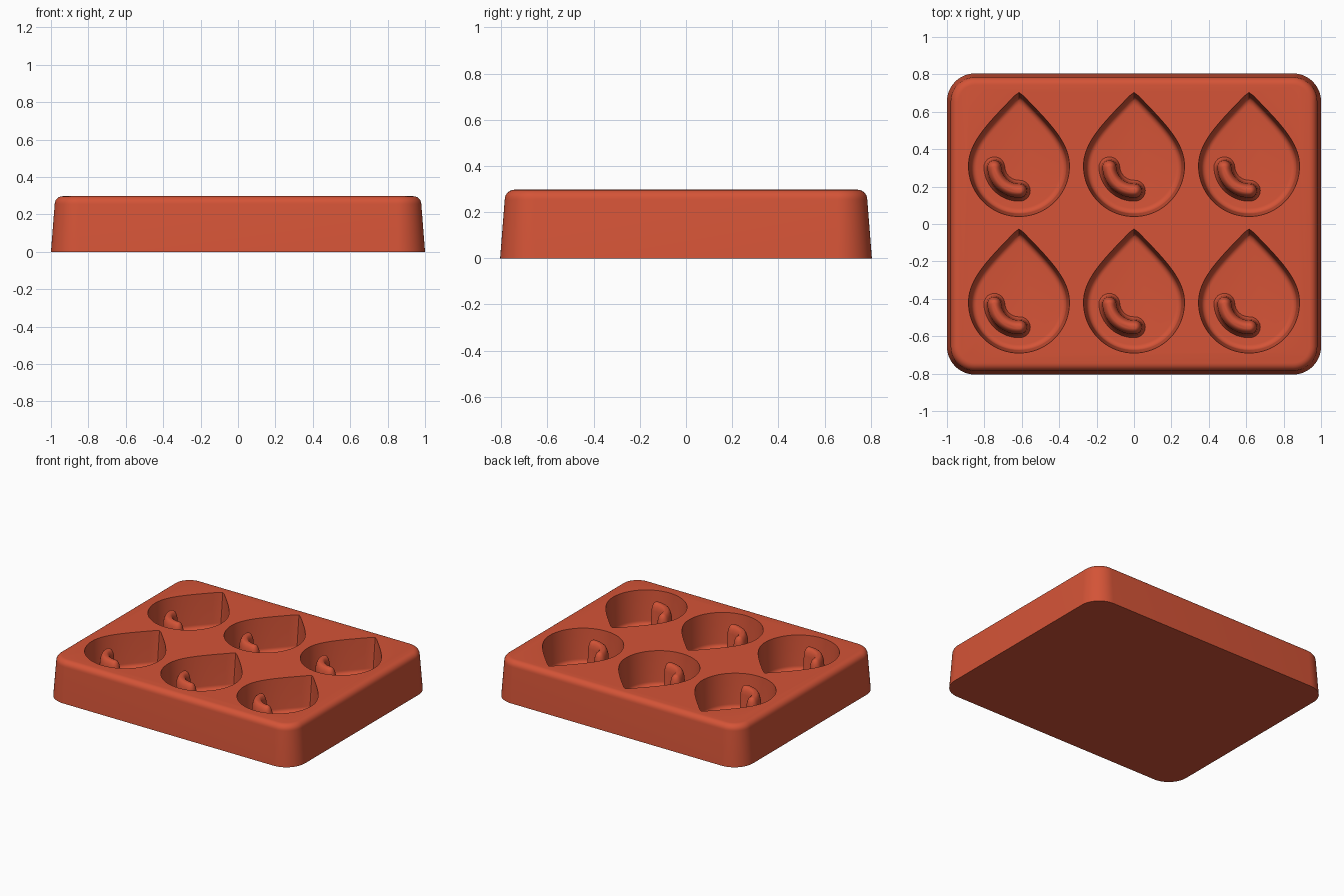
import bpy
import bmesh
from math import sin, cos, pi, radians

cube = bpy.data.objects.get("Cube")
if cube:
    bpy.data.objects.remove(cube, do_unlink=True)

HEIGHT, FLOOR = 0.297, 0.05
CENTRES = [(x, y) for y in (0.31, -0.42) for x in (-0.615, 0, 0.615)]

# Single silicone colour
red = bpy.data.materials.new("terracotta_red")
red.use_nodes = True
colour = (0.66, 0.088, 0.038, 1)
red.diffuse_color = colour
red.node_tree.nodes["Principled BSDF"].inputs["Base Color"].default_value = colour


def arc(cx, cy, r, start, end, steps):
    angles = [radians(start + (end - start) * i / steps) for i in range(steps + 1)]
    return [(cx + r * cos(a), cy + r * sin(a)) for a in angles]


def rounded_rect(inset):
    """Outline of the block, counter-clockwise."""
    r = 0.15 - inset
    pts = []
    for i, (sx, sy) in enumerate([(1, 1), (-1, 1), (-1, -1), (1, -1)]):
        pts += arc(sx * 0.85, sy * 0.655, r, i * 90, i * 90 + 90, 14)
    return pts


def drop(inset):
    """Teardrop: half circle below, curved shoulders meeting at a blunt tip."""
    r = 0.27
    right = []
    for i in range(1, 20):
        t = i / 20
        u = 1 - t
        x = u**3 * r + 3 * u * u * t * r + 3 * u * t * t * 0.16
        y = 3 * u * u * t * 0.13 + 3 * u * t * t * 0.235 + t**3 * 0.4
        right.append((x, y))
    pts = arc(0, 0, r, 180, 360, 36) + right + [(0, 0.393)]
    pts += [(-x, y) for x, y in reversed(right)]
    k = (r - inset) / r
    return [(x * k, y * k) for x, y in pts]


def curved_slot(w):
    """Quarter-ring outline with round ends, w is the half width."""
    r, a0, a1 = 0.132, 183, 272
    pts = arc(0, 0, r + w, a0, a1, 18)
    pts += arc(r * cos(radians(a1)), r * sin(radians(a1)), w, a1, a1 + 180, 10)[1:-1]
    pts += arc(0, 0, r - w, a1, a0, 18)
    pts += arc(r * cos(radians(a0)), r * sin(radians(a0)), w, a0 + 180, a0 + 360, 10)[1:-1]
    return pts


def loft(name, outline, levels, centres=((0, 0),)):
    """Stack outlines at (height, offset) levels into closed solids."""
    bm = bmesh.new()
    for cx, cy in centres:
        rings = [[bm.verts.new((x + cx, y + cy, z)) for x, y in outline(d)]
                 for z, d in levels]
        n = len(rings[0])
        for low, high in zip(rings, rings[1:]):
            for i in range(n):
                j = (i + 1) % n
                bm.faces.new((low[i], low[j], high[j], high[i]))
        bm.faces.new(rings[0][::-1])
        bm.faces.new(rings[-1])
    bmesh.ops.recalc_face_normals(bm, faces=bm.faces)
    mesh = bpy.data.meshes.new(name)
    bm.to_mesh(mesh)
    bm.free()
    mesh.materials.append(red)
    obj = bpy.data.objects.new(name, mesh)
    bpy.context.collection.objects.link(obj)
    return obj


def activate(obj):
    bpy.ops.object.select_all(action='DESELECT')
    obj.select_set(True)
    bpy.context.view_layer.objects.active = obj


def fillet(z, d, r, steps=6):
    """Rounded top edge ending at height z."""
    angles = [pi / 2 * i / steps for i in range(steps + 1)]
    return [(z - r + r * sin(a), d + r - r * cos(a)) for a in angles]


# Tapered block with a soft top edge
block = loft("mould_block", rounded_rect, [(0, 0)] + fillet(HEIGHT, 0.02, 0.042))

# Teardrop cavities with a filleted floor
bowl = [(FLOOR + 0.03 * (1 - cos(a)), 0.015 + 0.03 * (1 - sin(a)))
        for a in [pi / 2 * i / 6 for i in range(7)]]
cutter = loft("cavity_cutter", drop, bowl + [(HEIGHT, 0), (HEIGHT + 0.05, -0.003)], CENTRES)
cutter.hide_render = True
cut = block.modifiers.new("cavities", 'BOOLEAN')
cut.operation = 'DIFFERENCE'
cut.solver = 'EXACT'
cut.object = cutter
activate(block)
bpy.ops.object.modifier_apply(modifier=cut.name)
bpy.data.objects.remove(cutter, do_unlink=True)

# Curved upright ridge inside every cavity
ridge_levels = [(FLOOR - 0.01, 0.058), (FLOOR, 0.056), (FLOOR + 0.01, 0.048),
                (FLOOR + 0.03, 0.043), (0.23, 0.037), (0.255, 0.031),
                (0.272, 0.023), (0.28, 0.014), (0.282, 0.008)]
ridges = loft("cavity_ridges", curved_slot, ridge_levels, CENTRES)

for part in (block, ridges):
    activate(part)
    bpy.ops.object.shade_smooth_by_angle(angle=radians(35))
